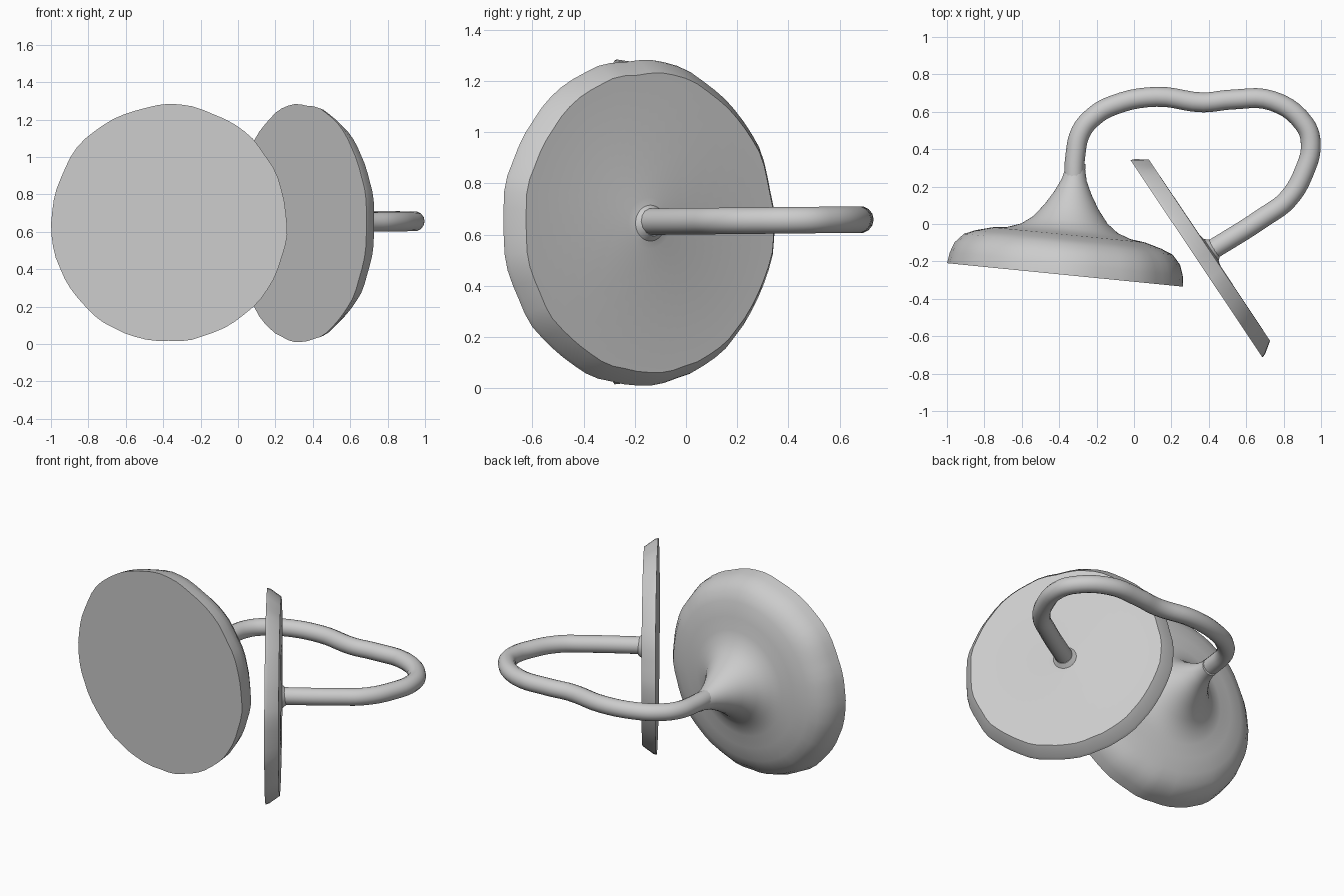
import bpy, bmesh, math, random
from mathutils import Vector, Matrix

if "Cube" in bpy.data.objects:
    bpy.data.objects.remove(bpy.data.objects["Cube"])

random.seed(4)
SIDES = 64


def lathe(name, center, axis, profile, wobble):
    """Revolve (radius, height) pairs around a horizontal axis; rim is slightly uneven."""
    bm = bmesh.new()
    noise = [random.uniform(-wobble, wobble) for _ in range(SIDES)]
    noise = [(noise[i - 1] + noise[i]) / 2 for i in range(SIDES)]
    rings = []
    for r, h in profile:
        ring = []
        for i in range(SIDES):
            a = 2 * math.pi * i / SIDES
            rr = r + (noise[i] if r > 0.55 else 0)
            ring.append(bm.verts.new((rr * math.cos(a), rr * math.sin(a), h)))
        rings.append(ring)
    for lo, hi in zip(rings, rings[1:]):
        for i in range(SIDES):
            j = (i + 1) % SIDES
            bm.faces.new((lo[i], lo[j], hi[j], hi[i]))
    bm.faces.new(rings[0][::-1])
    bm.faces.new(rings[-1])
    bmesh.ops.recalc_face_normals(bm, faces=bm.faces)
    rot = Vector(axis).to_track_quat('Z', 'Y').to_matrix().to_4x4()
    bm.transform(Matrix.Translation(center) @ rot)
    mesh = bpy.data.meshes.new(name)
    bm.to_mesh(mesh)
    bm.free()
    obj = bpy.data.objects.new(name, mesh)
    bpy.context.collection.objects.link(obj)
    bpy.ops.object.select_all(action='DESELECT')
    obj.select_set(True)
    bpy.context.view_layer.objects.active = obj
    bpy.ops.object.shade_smooth_by_angle(angle=math.radians(35))
    return obj


# Thick disc whose back flares up into the tube
lathe("flared_disc", (-0.37, -0.272, 0.645), (0.099, 0.995, 0),
      [(0.634, 0), (0.625, 0.06), (0.605, 0.115), (0.56, 0.165), (0.50, 0.19),
       (0.41, 0.215), (0.33, 0.225), (0.26, 0.25), (0.20, 0.295), (0.145, 0.365),
       (0.10, 0.44), (0.067, 0.51), (0.053, 0.57), (0.052, 0.60)], 0.007)

# Thin flat disc with a bevelled edge and a small collar at the tube
lathe("flat_disc", (0.337, -0.19, 0.645), (0.831, 0.556, 0),
      [(0.636, 0), (0.63, 0.02), (0.585, 0.083), (0.10, 0.085),
       (0.07, 0.092), (0.05, 0.115)], 0.007)

# Bent tube joining the two discs
path = [(-0.322, 0.2), (-0.313, 0.37), (-0.285, 0.49), (-0.215, 0.575), (-0.11, 0.635),
        (0.12, 0.68), (0.37, 0.65), (0.52, 0.665), (0.74, 0.658), (0.91, 0.535),
        (0.945, 0.43), (0.91, 0.28), (0.82, 0.13), (0.70, 0.04), (0.39, -0.155)]
curve = bpy.data.curves.new("connecting_tube", 'CURVE')
curve.dimensions = '3D'
curve.bevel_depth = 0.053
curve.bevel_resolution = 5
curve.resolution_u = 5
curve.use_fill_caps = True
spline = curve.splines.new('BEZIER')
spline.bezier_points.add(len(path) - 1)
for point, (x, y) in zip(spline.bezier_points, path):
    point.co = (x, y, 0.652 + 0.01 * y)
    point.handle_left_type = point.handle_right_type = 'AUTO'
spline.use_smooth = True
bpy.context.collection.objects.link(bpy.data.objects.new("connecting_tube", curve))
